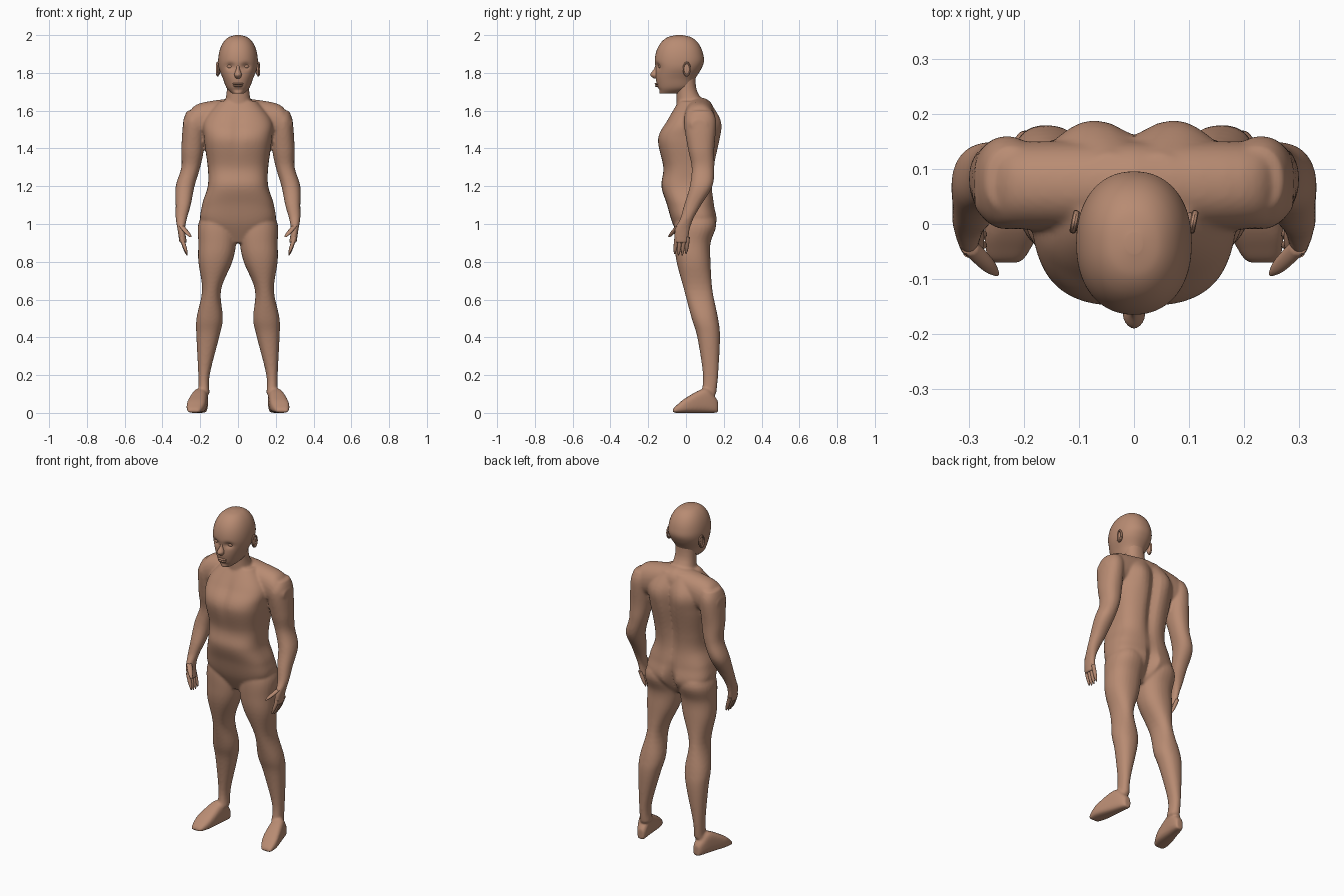
import bpy
import bmesh
import math
from mathutils import Matrix, Vector

if "Cube" in bpy.data.objects:
    bpy.data.objects.remove(bpy.data.objects["Cube"], do_unlink=True)

skin = bpy.data.materials.new("skin")
skin.use_nodes = True
skin_colour = (0.48, 0.26, 0.17, 1)
skin.diffuse_color = skin_colour
skin.node_tree.nodes["Principled BSDF"].inputs["Base Color"].default_value = skin_colour


def spline(a, b, c, d, t):
    """Smooth curve from b to c, with a and d as the outer neighbours."""
    slope_in, slope_out = (c - a) / 2, (d - b) / 2
    ease = t * t * (3 - 2 * t)
    return (b + (c - b) * ease + slope_in * t * (1 - t) ** 2
            - slope_out * t * t * (1 - t))


def resample(rings, steps):
    """Add smoothly interpolated cross-sections between the given ones."""
    last = len(rings) - 1
    dense = []
    for i in range(last):
        before, start = rings[max(i - 1, 0)], rings[i]
        end, after = rings[i + 1], rings[min(i + 2, last)]
        for k in range(steps):
            dense.append([spline(a, b, c, d, k / steps)
                          for a, b, c, d in zip(before, start, end, after)])
    dense.append(rings[last])
    return dense


def power(value, exponent):
    return math.copysign(abs(value) ** (2 / exponent), value)


def loft(bm, rings, axis="z", side=1, exponent=2.2, sides=28, steps=5, shape=None):
    """Skin rings of (position, centre, low, high, half width) along an axis."""
    loops = []
    for along, centre, low, high, half in resample(rings, steps):
        loop = []
        for k in range(sides):
            angle = math.tau * k / sides
            across = centre + half * power(math.cos(angle), exponent)
            depth = (low + high) / 2 + (high - low) / 2 * power(math.sin(angle), exponent)
            if axis == "z":
                point = Vector((across, depth, along))
            elif axis == "y":
                point = Vector((across, along, depth))
            else:
                point = Vector((along, across, depth))
            if shape:
                point.y += shape(point, math.sin(angle))
            point.x *= side
            loop.append(bm.verts.new(point))
        loops.append(loop)
    for lower, upper in zip(loops, loops[1:]):
        for k in range(sides):
            j = (k + 1) % sides
            bm.faces.new((lower[k], lower[j], upper[j], upper[k]))
    bm.faces.new(loops[0])
    bm.faces.new(loops[-1])


def finish(bm, name):
    """Turn the built mesh into a smooth, coloured object."""
    bmesh.ops.recalc_face_normals(bm, faces=bm.faces[:])
    mesh = bpy.data.meshes.new(name)
    bm.to_mesh(mesh)
    bm.free()
    mesh.materials.append(skin)
    obj = bpy.data.objects.new(name, mesh)
    bpy.context.collection.objects.link(obj)
    bpy.ops.object.select_all(action="DESELECT")
    obj.select_set(True)
    bpy.context.view_layer.objects.active = obj
    bpy.ops.object.shade_smooth_by_angle(angle=math.radians(50))
    return obj


def ellipsoid(name, location, radii):
    bm = bmesh.new()
    placement = Matrix.Translation(location) @ Matrix.Diagonal((*radii, 1))
    bmesh.ops.create_uvsphere(bm, u_segments=20, v_segments=12, radius=1, matrix=placement)
    finish(bm, name)


def bump(value, centre, width):
    return math.exp(-((value - centre) / width) ** 2)


def torso_shape(point, facing):
    """Spine groove, shoulder blades and cleft behind, chest line in front."""
    if facing < 0:
        return -0.01 * facing * bump(point.x, 0, 0.03) * bump(point.z, 1.5, 0.1)
    groove = 0.03 * bump(point.x, 0, 0.03) * bump(point.z, 1.4, 0.25)
    cleft = 0.04 * bump(point.x, 0, 0.02) * bump(point.z, 1, 0.07)
    blade = 0.01 * bump(abs(point.x), 0.09, 0.04) * bump(point.z, 1.53, 0.08)
    return facing * (blade - groove - cleft)


def face_shape(point, facing):
    """Eye sockets and the hollow under the lower lip."""
    if facing > 0:
        return 0
    socket = 0.014 * bump(abs(point.x), 0.042, 0.02) * bump(point.z, 1.835, 0.017)
    hollow = 0.006 * bump(point.x, 0, 0.03) * bump(point.z, 1.71, 0.01)
    return socket + hollow


# Limb sections: height, centre, front, back, half width
arm = [
    (1.6, 0.22, 0.02, 0.14, 0.05), (1.54, 0.23, -0.01, 0.16, 0.06),
    (1.4, 0.24, 0.01, 0.15, 0.06), (1.3, 0.25, 0.03, 0.15, 0.05),
    (1.2, 0.28, 0.02, 0.14, 0.05), (1.1, 0.29, -0.01, 0.08, 0.04),
    (1.03, 0.3, -0.03, 0.04, 0.03), (0.97, 0.3, -0.06, 0.02, 0.02),
    (0.9, 0.29, -0.06, 0.01, 0.02),
]
leg = [
    (1.1, 0.1, -0.04, 0.12, 0.06), (1, 0.11, -0.06, 0.16, 0.1),
    (0.9, 0.11, -0.06, 0.13, 0.1), (0.8, 0.12, -0.05, 0.13, 0.09),
    (0.65, 0.14, -0.01, 0.14, 0.05), (0.5, 0.15, 0.03, 0.17, 0.07),
    (0.4, 0.16, 0.06, 0.18, 0.06), (0.2, 0.18, 0.09, 0.17, 0.03),
    (0.1, 0.18, 0.08, 0.16, 0.03),
]
# The foot turns outward from heel to toe
foot = [(y, 0.22 - 0.2 * y, 0, top, half) for y, top, half in (
    (0.17, 0.06, 0.02), (0.15, 0.09, 0.03), (0.1, 0.13, 0.04),
    (0, 0.08, 0.05), (-0.05, 0.04, 0.04), (-0.07, 0.02, 0.03))]
shoulder = [(x, 0.07, low, high, half) for x, low, high, half in (
    (0, 1.5, 1.67, 0.08), (0.2, 1.45, 1.64, 0.08),
    (0.26, 1.46, 1.59, 0.07), (0.29, 1.5, 1.55, 0.04))]
torso = [(z, 0, front, back, half) for z, front, back, half in (
    (0.9, -0.02, 0.08, 0.06), (1, -0.07, 0.16, 0.19), (1.1, -0.1, 0.15, 0.19),
    (1.2, -0.13, 0.14, 0.16), (1.3, -0.12, 0.15, 0.16), (1.45, -0.15, 0.18, 0.18),
    (1.55, -0.1, 0.18, 0.18), (1.65, -0.04, 0.13, 0.1))]
neck = [(1.6, 0, -0.05, 0.13, 0.08), (1.7, 0, -0.05, 0.06, 0.06), (1.8, 0, -0.06, 0.05, 0.06)]

# Body: torso, neck, shoulders and limbs merged into one skin
bm = bmesh.new()
loft(bm, torso, exponent=2.8, sides=48, steps=8, shape=torso_shape)
loft(bm, neck)
for side in (1, -1):
    loft(bm, shoulder, axis="x", side=side)
    loft(bm, arm, side=side)
    loft(bm, leg, side=side)
    loft(bm, foot, axis="y", side=side, exponent=3)
body = finish(bm, "body")
merge = body.modifiers.new("merge", "REMESH")
merge.mode = "VOXEL"
merge.voxel_size = 0.007
merge.use_smooth_shade = True
soften = body.modifiers.new("soften", "SMOOTH")
soften.factor = 0.5
soften.iterations = 6

# Head: face sections below, a rounded dome above
skull = [(z, 0, front, back, half) for z, front, back, half in (
    (1.69, -0.14, -0.04, 0.03), (1.72, -0.15, 0.03, 0.06),
    (1.77, -0.16, 0.05, 0.08), (1.82, -0.16, 0.08, 0.1))]
for degrees in range(0, 90, 17):
    rise = math.radians(degrees)
    spread = math.cos(rise) ** 0.8
    skull.append((1.86 + 0.14 * math.sin(rise), 0,
                  -0.035 - 0.13 * spread, -0.035 + 0.13 * spread, 0.105 * spread))
bm = bmesh.new()
loft(bm, skull, sides=72, steps=8, shape=face_shape)
finish(bm, "head")

# Nose and lips
bm = bmesh.new()
loft(bm, [(z, 0, front, -0.14, half) for z, front, half in (
    (1.85, -0.16, 0.01), (1.82, -0.17, 0.01), (1.79, -0.19, 0.02), (1.77, -0.17, 0.01))],
    sides=20, exponent=1.8)
finish(bm, "nose")
ellipsoid("upper_lip", (0, -0.152, 1.742), (0.03, 0.014, 0.006))
ellipsoid("lower_lip", (0, -0.151, 1.731), (0.026, 0.014, 0.006))

for side, label in ((1, "left"), (-1, "right")):
    ellipsoid(label + "_eye", (0.042 * side, -0.13, 1.834), (0.018, 0.016, 0.012))

    # Ear: shallow bowl with a raised rim
    ear_place = Vector((0.102 * side, 0.004, 1.82))
    ellipsoid(label + "_ear", ear_place, (0.008, 0.018, 0.034))
    bpy.ops.mesh.primitive_torus_add(
        major_radius=0.03, minor_radius=0.006, major_segments=24, minor_segments=8,
        location=ear_place + Vector((0.006 * side, 0, 0)), rotation=(0.2, math.pi / 2, 0))
    rim = bpy.context.object
    rim.name = label + "_ear_rim"
    rim.scale = (1.1, 0.6, 1)
    rim.data.materials.append(skin)
    bpy.ops.object.shade_smooth_by_angle()

    # Fingers hang from the palm and taper to round tips
    bm = bmesh.new()
    steps = [i / 6 for i in range(7)]
    for finger in range(4):
        root = 0.02 * finger - 0.05
        length = 0.1 - 0.008 * abs(finger - 1.5)
        path = []
        for t in steps:
            y = root - 0.01 * t
            radius = 0.011 - 0.008 * t ** 4
            path.append((0.93 - length * t, 0.3 - 0.03 * t, y - radius, y + radius, radius))
        loft(bm, path, side=side, sides=12, steps=2)

    # Thumb reaches forward and inward
    path = []
    for t in steps:
        y = -0.04 - 0.05 * t
        radius = 0.015 - 0.01 * t ** 4
        path.append((0.99 - 0.06 * t, 0.3 - 0.05 * t, y - radius, y + radius, radius))
    loft(bm, path, side=side, sides=12, steps=2)
    finish(bm, label + "_fingers")
